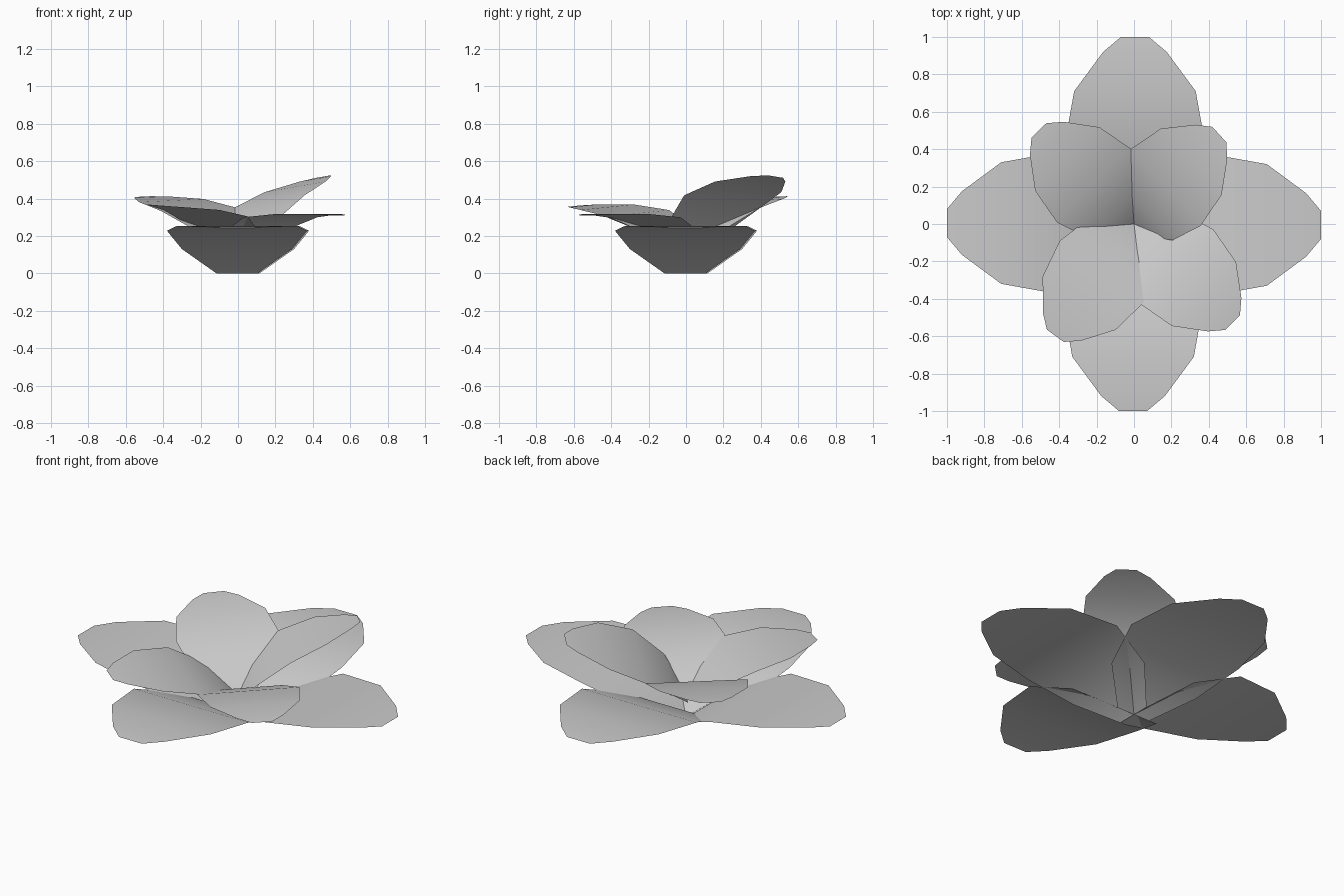
import bpy
import bmesh
from math import radians
from mathutils import Matrix

cube = bpy.data.objects.get("Cube")
if cube:
    bpy.data.objects.remove(cube, do_unlink=True)

# One plain grey for every petal
grey = bpy.data.materials.new("petal_grey")
grey.use_nodes = True
colour = (0.6, 0.6, 0.6, 1)
grey.diffuse_color = colour
grey.node_tree.nodes["Principled BSDF"].inputs["Base Color"].default_value = colour

# Petal stations from root to tip: distance out, half width, height
STATIONS = [
    (0.0, 0.11, 0.0),
    (0.17, 0.295, 0.13),
    (0.43, 0.375, 0.228),
    (0.71, 0.325, 0.252),
    (0.92, 0.17, 0.247),
    (1.0, 0.075, 0.24),
]


def petal(name, yaw, size=1.0, pitch=0.0, roll=0.0, lift=0.0, shift=0.0):
    """A thin curved sheet pointing out along the yaw angle."""
    bm = bmesh.new()
    rows = [[bm.verts.new((r, side * w + shift, z)) for side in (-1, 1)]
            for r, w, z in STATIONS]
    for (a, b), (c, d) in zip(rows, rows[1:]):
        bm.faces.new((a, c, d, b)).smooth = True
    placing = (Matrix.Translation((0, 0, lift))
               @ Matrix.Rotation(radians(yaw), 4, "Z")
               @ Matrix.Rotation(radians(-pitch), 4, "Y")
               @ Matrix.Rotation(radians(-roll), 4, "X")
               @ Matrix.Scale(size, 4))
    bm.transform(placing)
    mesh = bpy.data.meshes.new(name)
    bm.to_mesh(mesh)
    bm.free()
    mesh.materials.append(grey)
    obj = bpy.data.objects.new(name, mesh)
    bpy.context.collection.objects.link(obj)


# Four large outer petals
for i, side in enumerate(("left", "back", "right", "front")):
    petal("outer_petal_" + side, 90 * i, shift=-0.005)

# Four smaller inner petals, each opened by a different amount
INNER = {
    "back_left": (44.5, 17, 7),
    "back_right": (135, 8, 2),
    "front_right": (234, 4, 3.5),
    "front_left": (315, 0, 0),
}
for side, (yaw, pitch, roll) in INNER.items():
    petal("inner_petal_" + side, yaw, 0.745, pitch, roll, lift=0.13)
